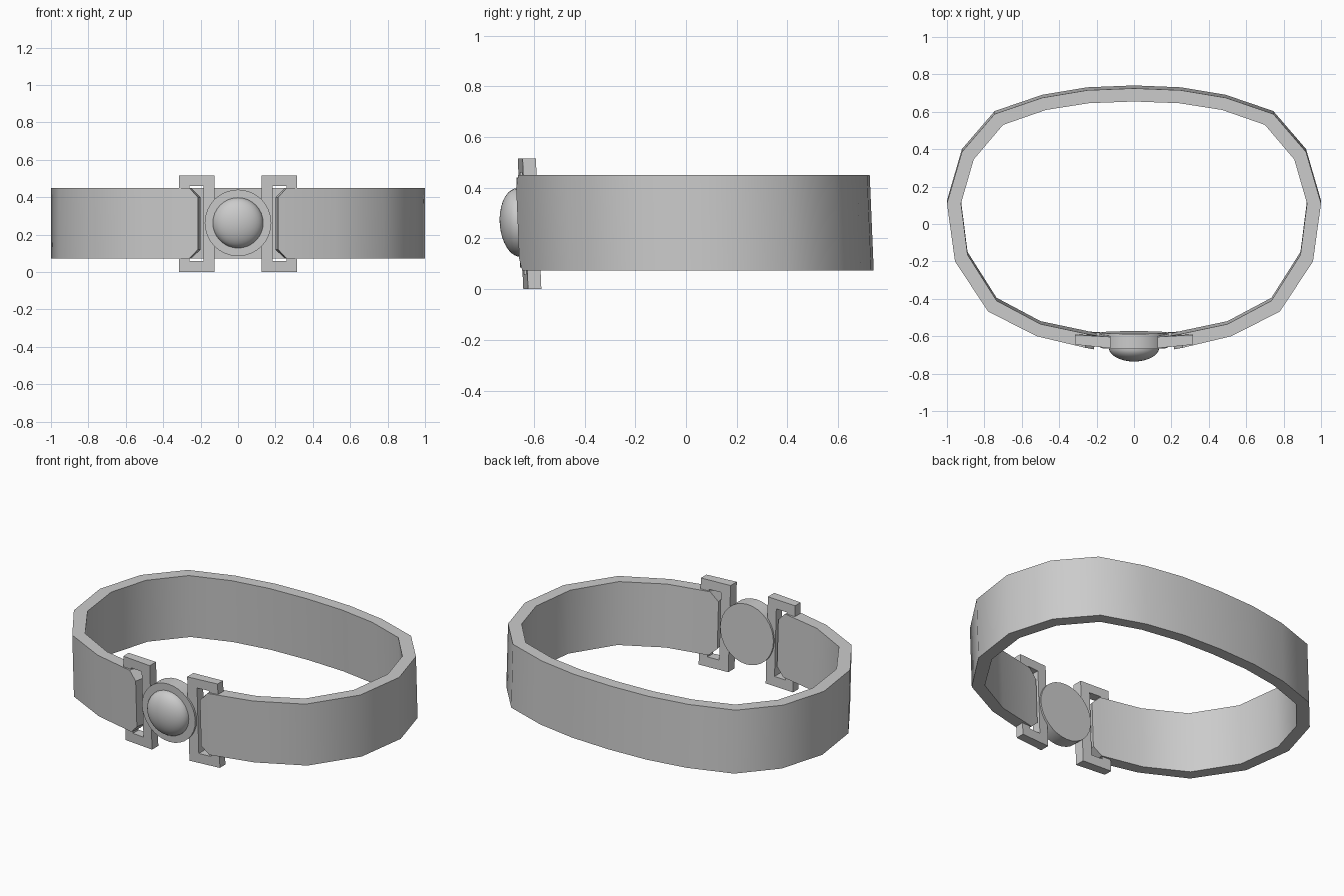
import bpy, bmesh, math

if "Cube" in bpy.data.objects:
    bpy.data.objects.remove(bpy.data.objects["Cube"])

grey = bpy.data.materials.new("plain grey")
grey.diffuse_color = (0.6, 0.6, 0.6, 1)
grey.use_nodes = True
grey.node_tree.nodes["Principled BSDF"].inputs["Base Color"].default_value = grey.diffuse_color


def lean(y, z):
    """The whole bracelet leans slightly forward with height."""
    return y + 0.042 * (0.45 - z)


def add_object(name, bm, angle=35):
    for v in bm.verts:
        v.co.y = lean(v.co.y, v.co.z)
    bmesh.ops.recalc_face_normals(bm, faces=bm.faces)
    mesh = bpy.data.meshes.new(name)
    bm.to_mesh(mesh)
    bm.free()
    mesh.materials.append(grey)
    ob = bpy.data.objects.new(name, mesh)
    bpy.context.collection.objects.link(ob)
    bpy.ops.object.select_all(action='DESELECT')
    ob.select_set(True)
    bpy.context.view_layer.objects.active = ob
    bpy.ops.object.shade_smooth_by_angle(angle=math.radians(angle))
    return ob


# Band: right half outline as outer x, outer y, inner x, inner y
half = [
    (0.215, -0.672, 0.20, -0.598), (0.26, -0.662, 0.25, -0.588),
    (0.52, -0.60, 0.50, -0.535), (0.78, -0.468, 0.735, -0.41),
    (0.957, -0.20, 0.89, -0.165), (1.0, 0.11, 0.925, 0.11),
    (0.92, 0.385, 0.857, 0.345), (0.745, 0.588, 0.70, 0.53),
    (0.49, 0.675, 0.47, 0.61), (0.25, 0.715, 0.24, 0.646),
]
outline = half + [(0, 0.725, 0, 0.655)] + [(-a, b, -c, d) for a, b, c, d in reversed(half)]
bm = bmesh.new()
rings = []
for i, (ox, oy, ix, iy) in enumerate(outline):
    tip = i in (0, len(outline) - 1)          # tips have clipped corners
    lo, hi = (0.12, 0.40) if tip else (0.073, 0.45)
    rings.append([bm.verts.new(p) for p in
                  ((ox, oy, lo), (ox, oy, hi), (ix, iy, hi), (ix, iy, lo))])
for a, b in zip(rings, rings[1:]):
    for k in range(4):
        j = (k + 1) % 4
        bm.faces.new((a[k], a[j], b[j], b[k]))
bm.faces.new(rings[0])
bm.faces.new(rings[-1])
add_object("band", bm)

# Brackets: C shapes with small end lips around each band tip
profile = [(0.125, 0), (0.315, 0), (0.315, 0.075), (0.26, 0.075), (0.26, 0.058),
           (0.185, 0.058), (0.185, 0.46), (0.26, 0.46), (0.26, 0.448),
           (0.315, 0.448), (0.315, 0.515), (0.125, 0.515)]
for side, label in ((1, "right"), (-1, "left")):
    bm = bmesh.new()
    front = [bm.verts.new((side * x, -0.661 + 0.10 * (x - 0.125), z)) for x, z in profile]
    back = [bm.verts.new((side * x, -0.601 + 0.06 * (x - 0.125), z)) for x, z in profile]
    bm.faces.new(front)
    bm.faces.new(back)
    n = len(profile)
    for k in range(n):
        j = (k + 1) % n
        bm.faces.new((front[k], front[j], back[j], back[k]))
    add_object(label + "_bracket", bm, 30)


def turned(name, points, segments=32, angle=35):
    """Spin (radius, y) points around the y axis through the clasp centre."""
    bm = bmesh.new()
    loops = []
    for r, y in points:
        if r == 0:
            loops.append([bm.verts.new((0, y, 0.263))])
        else:
            loops.append([bm.verts.new((r * math.cos(t), y, 0.263 + r * math.sin(t)))
                          for t in (2 * math.pi * k / segments for k in range(segments))])
    for a, b in zip(loops, loops[1:]):
        for k in range(segments):
            j = (k + 1) % segments
            if len(b) == 1:
                bm.faces.new((a[k], a[j], b[0]))
            else:
                bm.faces.new((a[k], a[j], b[j], b[k]))
    for loop in (loops[0], loops[-1]):
        if len(loop) > 1:
            bm.faces.new(loop)
    add_object(name, bm, angle)


# Round clasp plate and the domed stone on it
turned("clasp_disk", [(0.178, -0.588), (0.178, -0.670)])
steps = 10
turned("clasp_dome", [(0.135 * math.cos(a) if k < steps else 0, -0.668 - 0.075 * math.sin(a))
                      for k, a in ((k, math.pi / 2 * k / steps) for k in range(steps + 1))])
